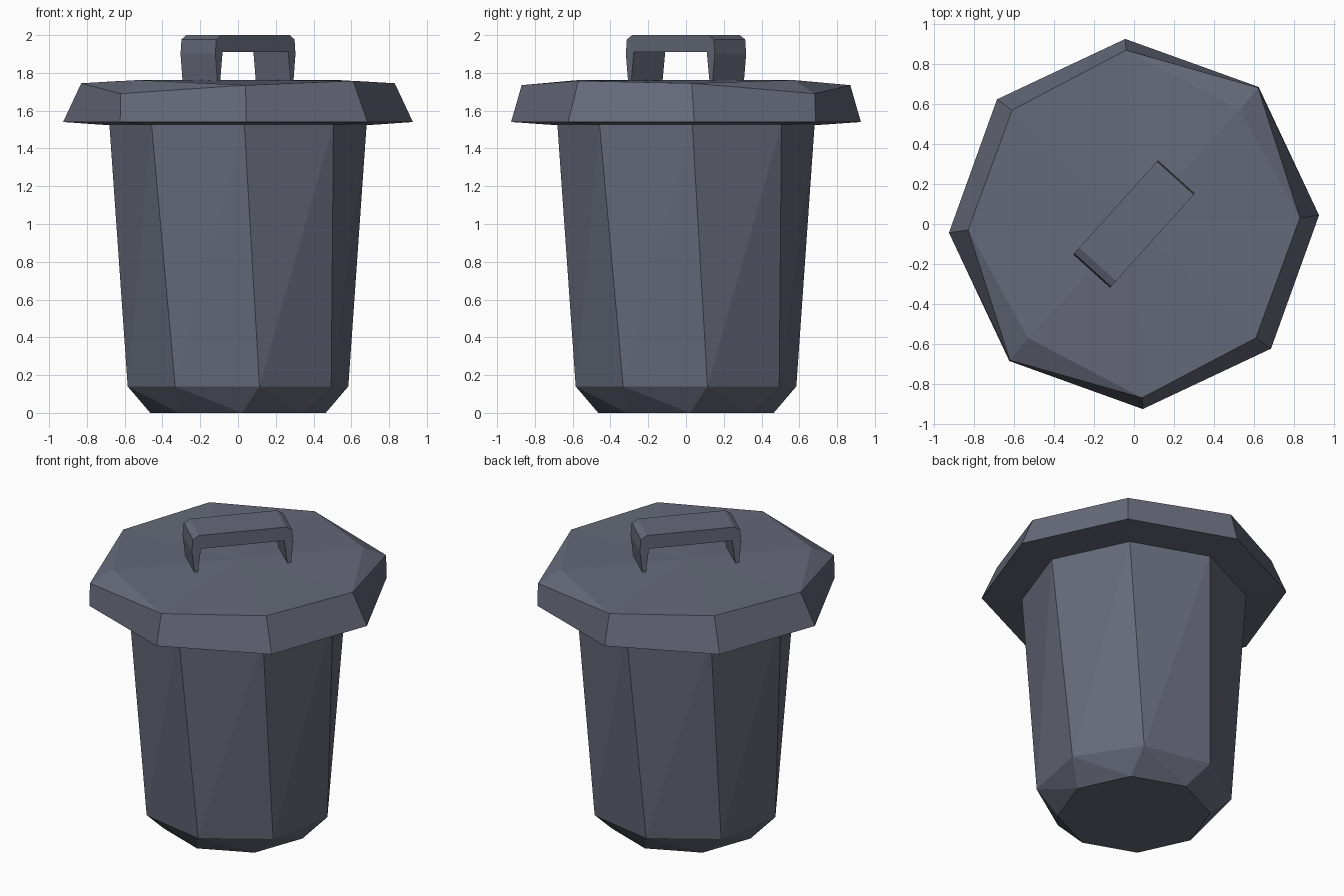
import bpy
import math
from mathutils import Vector

if "Cube" in bpy.data.objects:
    bpy.data.objects.remove(bpy.data.objects["Cube"])

metal = bpy.data.materials.new("slate grey metal")
metal.diffuse_color = (0.13, 0.143, 0.19, 1)
metal.use_nodes = True
metal.node_tree.nodes["Principled BSDF"].inputs["Base Color"].default_value = metal.diffuse_color


def make(name, verts, faces):
    mesh = bpy.data.meshes.new(name)
    mesh.from_pydata(verts, [], faces)
    mesh.materials.append(metal)
    obj = bpy.data.objects.new(name, mesh)
    bpy.context.collection.objects.link(obj)
    return obj


def ring(radius, z, offset):
    """Octagon turned by an offset in degrees."""
    return [(radius * math.cos(math.radians(45 * i + offset)),
             radius * math.sin(math.radians(45 * i + offset)), z) for i in range(8)]


def skin(a, b):
    """Triangles between two stacked rings starting at indices a and b."""
    out = []
    for i in range(8):
        j = (i + 1) % 8
        out += [(a + i, a + j, b + j), (a + i, b + j, b + i)]
    return out


# Tapered, slightly twisted bin body with a chamfered foot
verts = ring(0.465, 0.0, 2.5) + ring(0.595, 0.14, 11) + ring(0.682, 1.53, 2.8)
faces = [tuple(range(7, -1, -1)), tuple(range(16, 24))] + skin(8, 16)
for i in range(8):
    j = (i + 1) % 8
    faces += [(i, j, 8 + i), (j, 8 + j, 8 + i)]
make("bin_body", verts, faces)

# Lid: wide rim, sloped sides, two opposite corners raised and chamfered
rim = ring(0.927, 1.54, 2.7)
half_top = [(0.83, 0.03, 1.745), (0.53, 0.57, 1.762),
            (-0.04, 0.87, 1.735), (-0.61, 0.57, 1.758)]
top = half_top + [(-x, -y, z) for x, y, z in half_top]
raised = [(0.995 * rim[i][0], 0.995 * rim[i][1], 1.69) for i in (1, 5)]
verts = rim + top + raised + ring(0.67, 1.522, 2.8) + [(0, 0, 1.762)]
faces = [(8 + i, 8 + (i + 1) % 8, 26) for i in range(8)]
faces.append(tuple(range(25, 17, -1)))
for i in range(8):
    j = (i + 1) % 8
    faces.append((18 + i, 18 + j, j, i))
    if j in (1, 5):
        m = 16 + j // 5
        faces += [(i, j, m, 8 + i), (8 + i, m, 8 + j)]
    elif i in (1, 5):
        m = 16 + i // 5
        faces += [(i, j, 8 + j, m), (m, 8 + j, 8 + i)]
    else:
        faces.append((i, j, 8 + j, 8 + i))
make("lid", verts, faces)

# Handle: arch profile extruded across the lid's diagonal
half = [(0.26, 1.91), (0.28, 1.745), (0.30, 1.745), (0.317, 1.9), (0.31, 1.977), (0.272, 2.0)]
profile = half + [(-s, z) for s, z in reversed(half)]
along = Vector((0.669, 0.743, 0))
across = Vector((0.743, -0.669, 0)) * 0.124
n = len(profile)
verts = [along * s + across * side + Vector((0, 0, z)) for side in (1, -1) for s, z in profile]
faces = [(i, n + i, n + (i + 1) % n, (i + 1) % n) for i in range(n)]
for base, step in ((0, 1), (n, -1)):
    # right leg, left leg and crossbar of the arch
    for part in ([0, 1, 2, 3], [8, 9, 10, 11], [0, 3, 4, 5, 6, 7, 8, 11]):
        faces.append(tuple(base + k for k in part[::step]))
make("handle", verts, faces)
